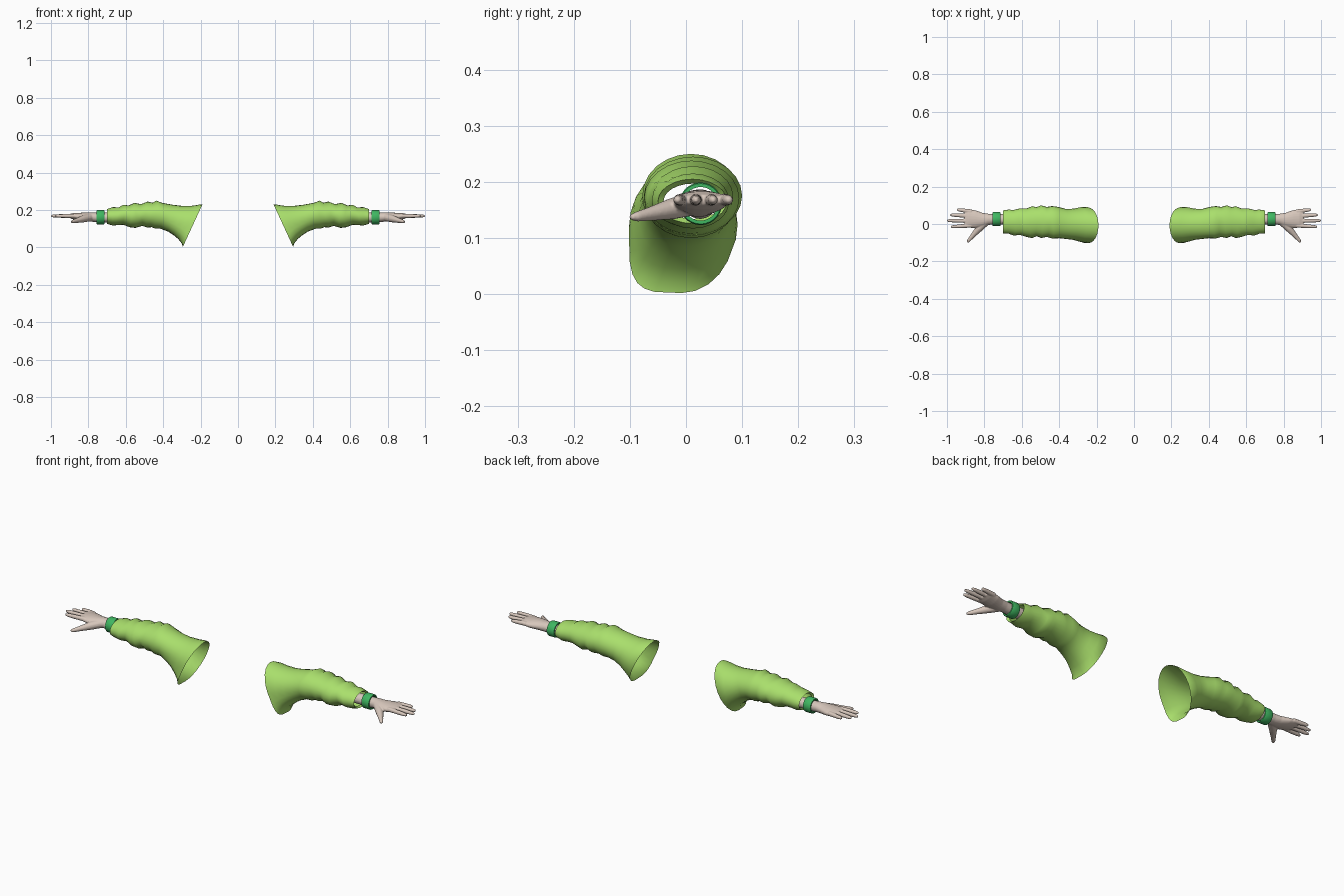
import bpy, bmesh, math
from mathutils import Vector

cube = bpy.data.objects.get("Cube")
if cube:
    bpy.data.objects.remove(cube, do_unlink=True)


def make_material(name, color):
    mat = bpy.data.materials.new(name)
    mat.use_nodes = True
    mat.diffuse_color = (*color, 1)
    bsdf = mat.node_tree.nodes["Principled BSDF"]
    bsdf.inputs["Base Color"].default_value = (*color, 1)
    bsdf.inputs["Roughness"].default_value = 0.8
    return mat


LIME = make_material("lime_cloth", (0.40, 0.74, 0.15))
GREEN = make_material("green_band", (0.05, 0.47, 0.12))
SKIN = make_material("pale_skin", (0.68, 0.57, 0.50))


def loft(bm, rings, caps=False, closed=False):
    """Skin a list of point rings with quads."""
    loops = [[bm.verts.new(p) for p in ring] for ring in rings]
    pairs = list(zip(loops, loops[1:]))
    if closed:
        pairs.append((loops[-1], loops[0]))
    for a, b in pairs:
        for i in range(len(a)):
            j = (i + 1) % len(a)
            bm.faces.new((a[i], a[j], b[j], b[i]))
    if caps:
        bm.faces.new(loops[0])
        bm.faces.new(loops[-1])


def ellipse(center, side, up, rs, ru, n):
    turns = [2 * math.pi * i / n for i in range(n)]
    return [Vector(center) + side * rs * math.cos(t) + up * ru * math.sin(t)
            for t in turns]


def finish(bm, name, mat, mirror, angle=60):
    """Mirror to the requested side and turn into a smooth object."""
    for v in bm.verts:
        v.co.x *= mirror
    bmesh.ops.recalc_face_normals(bm, faces=bm.faces)
    mesh = bpy.data.meshes.new(name)
    bm.to_mesh(mesh)
    bm.free()
    mesh.materials.append(mat)
    obj = bpy.data.objects.new(name, mesh)
    bpy.context.collection.objects.link(obj)
    bpy.ops.object.select_all(action="DESELECT")
    obj.select_set(True)
    bpy.context.view_layer.objects.active = obj
    bpy.ops.object.shade_smooth_by_angle(angle=math.radians(angle))
    return obj


Y, Z = Vector((0, 1, 0)), Vector((0, 0, 1))

# Sleeve sections: x at top, x at bottom, front y, back y, bottom z, top z
SLEEVE = [
    (.19, .295, -.102, .087, .002, .23),
    (.21, .30, -.10, .092, .02, .228),
    (.25, .32, -.095, .09, .045, .222),
    (.30, .345, -.085, .082, .066, .222),
    (.35, .375, -.08, .08, .085, .228),
    (.40, .41, -.076, .09, .10, .238),
    (.435, .44, -.078, .096, .10, .25),
    (.46, .465, -.069, .091, .108, .239),
    (.49, .49, -.075, .10, .106, .245),
    (.52, .515, -.065, .09, .115, .231),
    (.55, .545, -.075, .095, .104, .238),
    (.58, .575, -.07, .084, .108, .224),
    (.61, .61, -.059, .084, .121, .228),
    (.64, .645, -.061, .075, .119, .214),
    (.67, .67, -.052, .077, .117, .215),
    (.70, .70, -.05, .073, .126, .205),
    (.69, .69, -.04, .064, .134, .197),
]


def sleeve_ring(k, section, n=24):
    xt, xb, yf, yb, zb, zt = section
    points = []
    corner = max(0.0, 1 - k / 5)
    wrinkle = 0.006 if 4 < k < 14 else 0
    for i in range(n):
        t = 2 * math.pi * i / n
        c, s = math.cos(t), math.sin(t)
        # The lower front corner of the open end is squarer
        power = 1 - 0.5 * corner if c < 0 and s < 0 else 1
        c = math.copysign(abs(c) ** power, c)
        s = math.copysign(abs(s) ** power, s)
        x = xb + (xt - xb) * (s + 1) / 2 + wrinkle * math.sin(2 * t + k)
        points.append((x, (yf + yb) / 2 + c * (yb - yf) / 2,
                       (zb + zt) / 2 + s * (zt - zb) / 2))
    return points


def build_sleeve(name, mirror):
    bm = bmesh.new()
    loft(bm, [sleeve_ring(k, s) for k, s in enumerate(SLEEVE)])
    finish(bm, name, LIME, mirror, 80)


def build_band(name, mirror):
    bm = bmesh.new()
    profile = [(.714, .030), (.714, .036), (.718, .038),
               (.752, .038), (.756, .036), (.756, .030)]
    loft(bm, [ellipse((x, .026, .161), Y, Z, r, r, 28) for x, r in profile],
         closed=True)
    finish(bm, name, GREEN, mirror, 50)


# Wrist and palm sections: x, y, half width, z, half height
PALM = [
    (.66, .025, .028, .160, .026), (.75, .025, .028, .160, .026),
    (.78, .025, .030, .162, .025), (.81, .022, .038, .162, .024),
    (.85, .026, .048, .164, .021), (.885, .029, .049, .167, .016),
    (.905, .030, .044, .168, .009),
]
# Fingers: base y, tip x, tip y
FINGERS = [(.067, .948, .077), (.042, .984, .049),
           (.017, 1.0, .018), (-.008, .979, -.015)]
THUMB = [((.795, .008, .160), .021), ((.83, -.026, .152), .019),
         ((.86, -.06, .144), .013), ((.884, -.088, .138), .009),
         ((.891, -.098, .137), .005)]


def tube(bm, path, n=12):
    """Round tapering limb along a list of (point, radius)."""
    d = (Vector(path[-1][0]) - Vector(path[0][0])).normalized()
    side = Z.cross(d).normalized()
    up = d.cross(side)
    loft(bm, [ellipse(p, side, up, r, r, n) for p, r in path], caps=True)


def build_hand(name, mirror):
    bm = bmesh.new()
    loft(bm, [ellipse((x, y, z), Y, Z, ry, rz, 20)
              for x, y, ry, z, rz in PALM], caps=True)
    for y0, tip_x, tip_y in FINGERS:
        base, tip = Vector((.87, y0, .168)), Vector((tip_x, tip_y, .168))
        steps = [(0, .0115), (.5, .0105), (.85, .0088), (.96, .0065), (1, .003)]
        tube(bm, [(base.lerp(tip, f), r) for f, r in steps])
    tube(bm, THUMB)
    hand = finish(bm, name, SKIN, mirror, 180)
    # Fuse palm, fingers and thumb into one skin
    remesh = hand.modifiers.new("fuse", "REMESH")
    remesh.mode = "VOXEL"
    remesh.voxel_size = 0.0028
    remesh.use_smooth_shade = True
    soften = hand.modifiers.new("soften", "SMOOTH")
    soften.factor = 0.5
    soften.iterations = 3


for label, mirror in (("left", 1), ("right", -1)):
    build_sleeve(label + "_sleeve", mirror)
    build_band(label + "_wristband", mirror)
    build_hand(label + "_hand", mirror)
